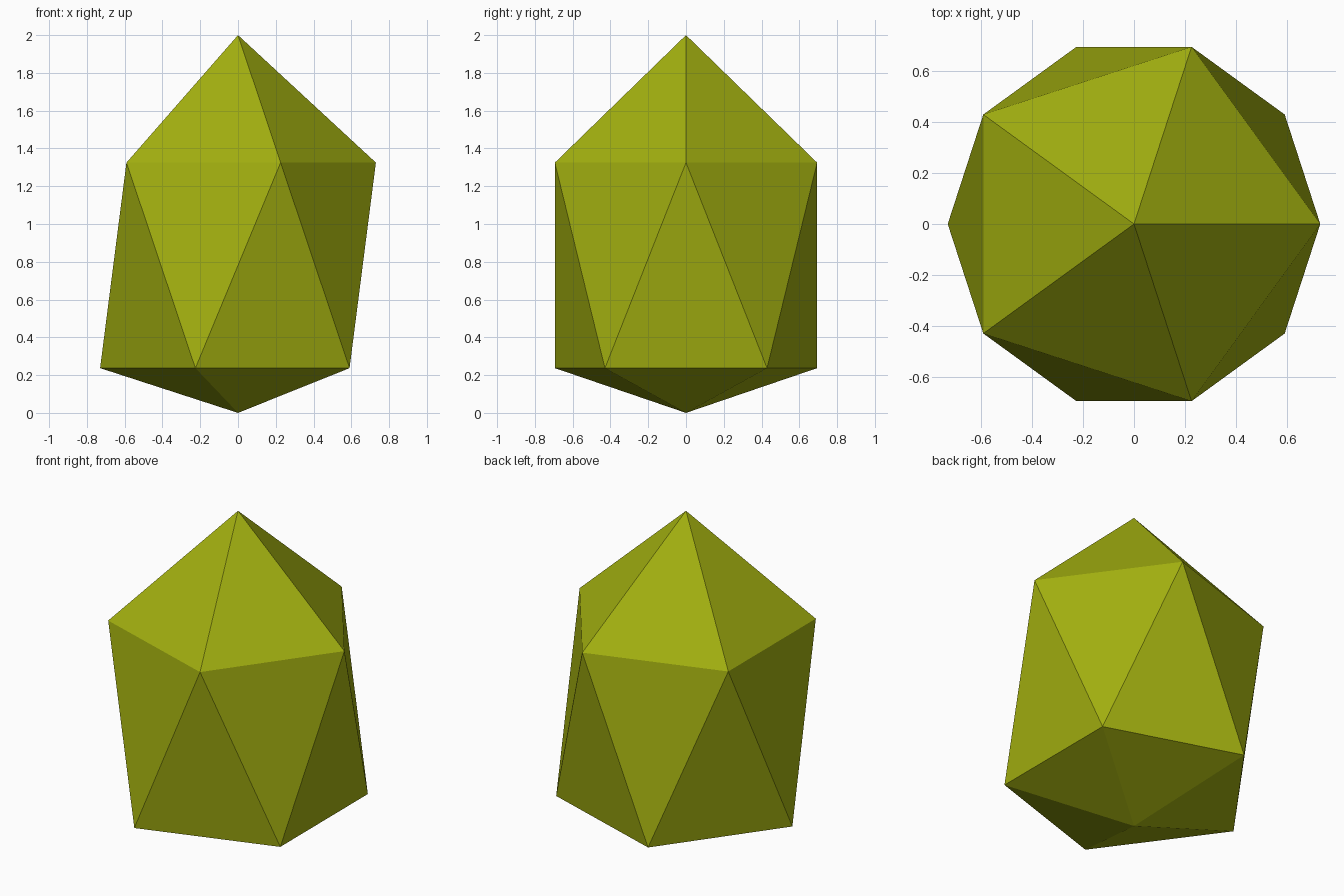
import bpy

if "Cube" in bpy.data.objects:
    bpy.data.objects.remove(bpy.data.objects["Cube"])

# Faceted gem-like body: an icosahedron with its four vertex levels restretched
bpy.ops.mesh.primitive_ico_sphere_add(subdivisions=1, radius=1)
body = bpy.context.object
body.name = "faceted_body"

RING_RADIUS = 0.73
for v in body.data.vertices:
    r = v.co.xy.length
    if r < 0.1:                       # top and bottom points
        v.co = (0, 0, 2.0 if v.co.z > 0 else 0.0)
    else:                             # upper and lower five-sided rings
        s = RING_RADIUS / r
        v.co = (v.co.x * s, v.co.y * s, 1.325 if v.co.z > 0 else 0.237)

body.data.shade_flat()

# Single olive colour
olive = bpy.data.materials.new("olive_green")
olive.diffuse_color = (0.36, 0.43, 0.005, 1)
olive.use_nodes = True
olive.node_tree.nodes["Principled BSDF"].inputs["Base Color"].default_value = olive.diffuse_color
body.data.materials.append(olive)
